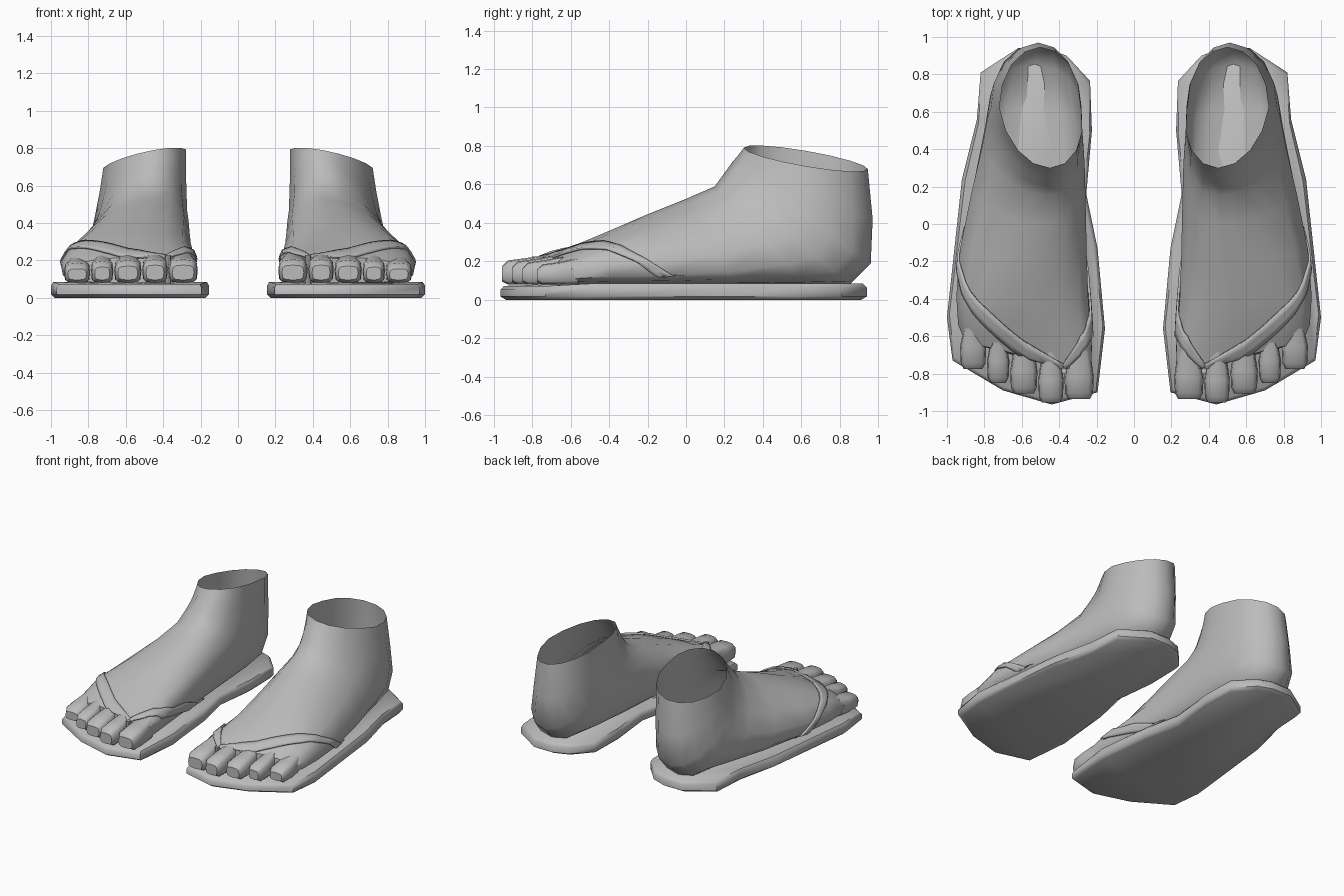
import bpy, bmesh, math
from mathutils import Vector
from mathutils.bvhtree import BVHTree

if "Cube" in bpy.data.objects:
    bpy.data.objects.remove(bpy.data.objects["Cube"])

skin = bpy.data.materials.new("light grey")
skin.diffuse_color = (0.5, 0.5, 0.5, 1)
skin.use_nodes = True
skin.node_tree.nodes["Principled BSDF"].inputs["Base Color"].default_value = skin.diffuse_color


def finish(bm, name, angle=40, solid=0):
    """Turn a bmesh into a mirrored, smooth-shaded object."""
    bmesh.ops.recalc_face_normals(bm, faces=bm.faces)
    me = bpy.data.meshes.new(name)
    bm.to_mesh(me)
    bm.free()
    me.materials.append(skin)
    ob = bpy.data.objects.new(name, me)
    bpy.context.collection.objects.link(ob)
    bpy.ops.object.select_all(action='DESELECT')
    ob.select_set(True)
    bpy.context.view_layer.objects.active = ob
    bpy.ops.object.shade_smooth_by_angle(angle=math.radians(angle))
    if solid:
        m = ob.modifiers.new("thickness", 'SOLIDIFY')
        m.thickness, m.offset = solid, 0
    ob.modifiers.new("pair", 'MIRROR').use_mirror_merge = False
    return ob


def power(v, e):
    return math.copysign(abs(v) ** e, v)


def section(yt, zt, yb, zb, xi, xo, xt, low, eu, ed, skew=0, roll=0, n=16):
    """Closed ring from a top point to a bottom point, widest at fraction low."""
    pts = []
    for i in range(n):
        a = 2 * math.pi * i / n
        c, s = math.cos(a), math.sin(a)
        e = eu if s > 0 else ed
        u = power(c, e)
        h = abs(s) ** e
        v = low + (1 - low) * h if s > 0 else low * (1 - h)
        mid = (xi + xo) / 2
        x = mid + u * (xo - xi) / 2 + (xt - mid) * max(0, s)
        pts.append(Vector((x, yb + v * (yt - yb) + skew * u,
                           max(0.08, zb + v * (zt - zb) - roll * u))))
    return pts


def loft(bm, rings, cap_start=False, cap_end=False):
    vs = [[bm.verts.new(p) for p in r] for r in rings]
    n = len(vs[0])
    for a, b in zip(vs, vs[1:]):
        for i in range(n):
            bm.faces.new((a[i], a[(i + 1) % n], b[(i + 1) % n], b[i]))
    if cap_start:
        bm.faces.new(vs[0])
    if cap_end:
        bm.faces.new(vs[-1])


# sole: outline extruded with a rolled edge
outline = [(.36, .9), (.235, .765), (.225, .5), (.255, .16), (.195, -.13), (.155, -.56),
           (.195, -.9), (.44, -.965), (.7, -.89), (.97, -.73), (1, -.5), (.92, .24),
           (.84, .56), (.82, .81), (.62, .94), (.47, .94)]
rings = []
for inset, z in ((.03, 0), (0, .018), (0, .065), (.02, .085)):
    ring = []
    for x, y in outline:
        d = Vector((x - .57, y, 0))
        p = Vector((x, y, z)) - d.normalized() * inset
        if z > .05 and y < -.7:
            p.z -= .012
        ring.append(p)
    rings.append(ring)
bm = bmesh.new()
loft(bm, rings, True, True)
finish(bm, "sandal_sole", 50)

# foot: sections fan from the toe line round the heel up to the ankle rim
bm = bmesh.new()
loft(bm, [
    section(-.73, .215, -.72, .08, .24, .90, .50, .5, .7, .5, .09),
    section(-.60, .275, -.60, .08, .225, .94, .53, .45, .8, .5, .06),
    section(-.42, .35, -.40, .08, .24, .95, .54, .4, .9, .5, .02),
    section(-.20, .445, -.10, .08, .265, .93, .50, .33, 1, .5),
    section(.00, .525, .25, .08, .275, .87, .47, .35, 1, .55),
    section(.15, .59, .62, .08, .275, .81, .46, .42, 1, .7),
    section(.20, .66, .85, .08, .28, .785, .46, .45, 1, .85),
    section(.24, .715, .96, .19, .285, .765, .45, .47, 1, .95),
    section(.27, .75, .97, .42, .285, .74, .45, .5, 1, 1, 0, .02),
    section(.30, .79, .945, .68, .28, .72, .45, .5, 1, 1, 0, .04)], True)
bmesh.ops.recalc_face_normals(bm, faces=bm.faces)
surface = BVHTree.FromBMesh(bm)
finish(bm, "foot", 50)

# toes: inner x, outer x, root y, tip y, top z
bm = bmesh.new()
for xi, xo, root, tip, top in ((.215, .372, -.68, -.935, .205), (.376, .512, -.68, -.955, .205),
                               (.516, .662, -.66, -.905, .20), (.666, .786, -.62, -.85, .195),
                               (.79, .93, -.56, -.775, .185)):
    m = (xi + xo) / 2
    k = .02
    loft(bm, [
        section(root, top + .035, root, .08, xi + k, xo - k, m, .5, .6, .5, n=12),
        section(tip + .12, top + .012, tip + .12, .08, xi, xo, m, .5, .6, .5, n=12),
        section(tip + .03, top, tip + .03, .08, xi + .004, xo - .004, m, .5, .6, .5, n=12),
        section(tip, top - .03, tip, .095, xi + k, xo - k, m, .5, .6, .6, n=12)], True, True)
finish(bm, "toes", 45)


def strap(name, front, back, steps=6):
    """Band between two edge paths, laid on the foot surface."""
    bm = bmesh.new()
    rows = []
    for i in range(len(front) - 1):
        for j in range(steps + (i == len(front) - 2)):
            t = j / steps
            a = Vector(front[i]).lerp(Vector(front[i + 1]), t)
            b = Vector(back[i]).lerp(Vector(back[i + 1]), t)
            row = []
            for k in range(4):
                loc, nor, _, _ = surface.find_nearest(a.lerp(b, k / 3))
                row.append(bm.verts.new(loc + nor * .008))
            rows.append(row)
    for a, b in zip(rows, rows[1:]):
        for k in range(3):
            bm.faces.new((a[k], a[k + 1], b[k + 1], b[k]))
    finish(bm, name, 60, .012)


# straps from the toe post to both sides of the sole
strap("outer_strap",
      [(.38, -.79, .22), (.56, -.77, .24), (.72, -.64, .27), (.86, -.48, .27), (.95, -.27, .21), (.95, -.11, .08)],
      [(.38, -.75, .23), (.60, -.63, .28), (.78, -.46, .30), (.87, -.36, .28), (.94, -.20, .21), (.94, 0, .08)])
strap("inner_strap",
      [(.38, -.79, .22), (.29, -.70, .22), (.23, -.55, .20), (.23, -.32, .14), (.24, -.11, .08)],
      [(.38, -.75, .23), (.31, -.64, .25), (.25, -.50, .24), (.24, -.27, .20), (.24, 0, .08)])

# toe post between the first two toes
bm = bmesh.new()
bmesh.ops.create_cone(bm, cap_ends=True, segments=8, radius1=.015, radius2=.015, depth=.15)
bmesh.ops.translate(bm, verts=bm.verts, vec=(.374, -.785, .15))
finish(bm, "toe_post")
